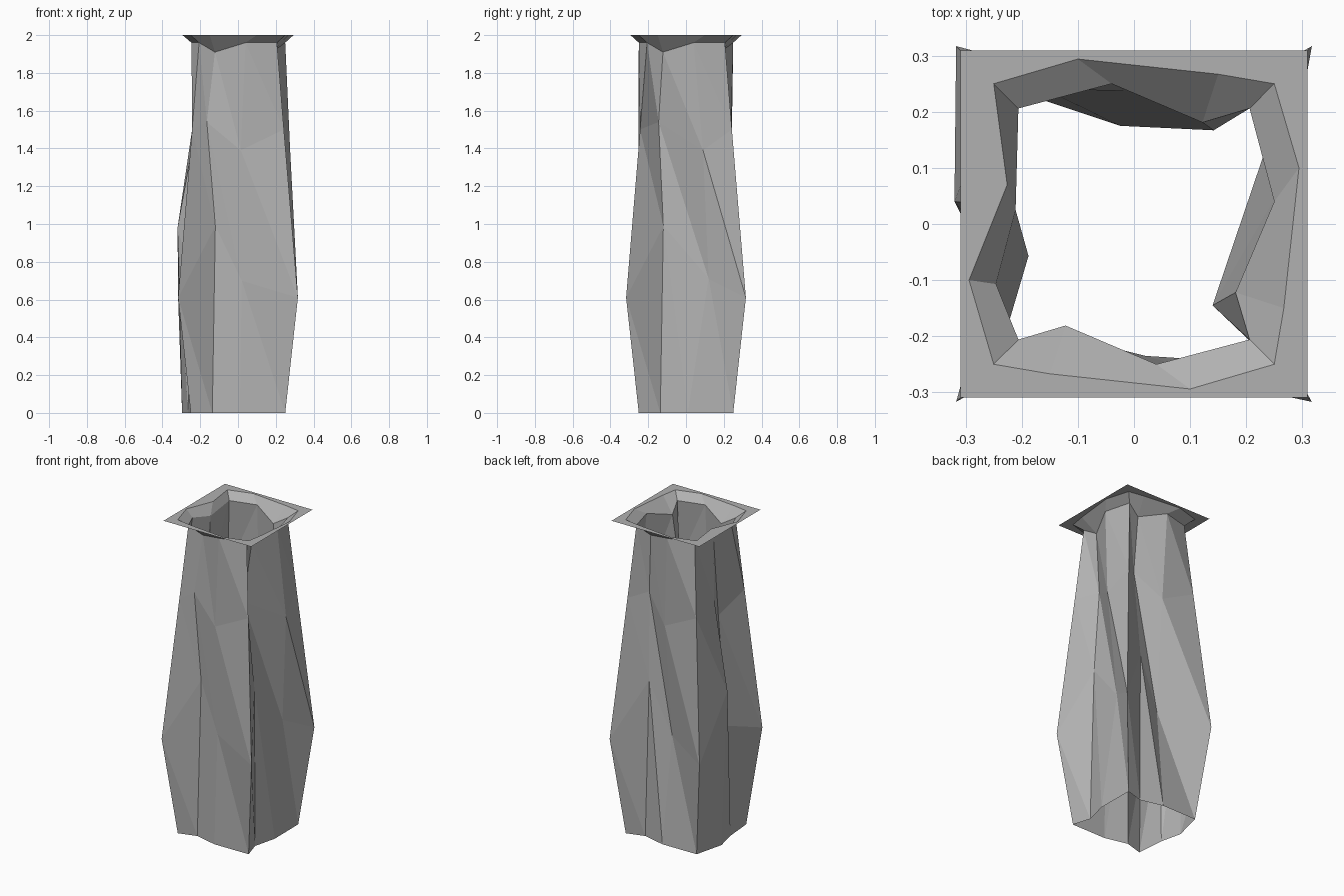
import bpy, bmesh

if "Cube" in bpy.data.objects:
    bpy.data.objects.remove(bpy.data.objects["Cube"])

# Each side is a column of corner / crease / middle points: (along, outward, height).
# Levels: foot, belly, shoulder, neck, lip, rim edge
CORNER = [(0.25, 0), (0.317, 0.61), (0.243, 1.5), (0.206, 1.96), (0.25, 2), (0.309, 2)]
CREASE = [(-0.136, 0.216, 0), (-0.12, 0.2, 0.99), (-0.145, 0.14, 1.54),
          (-0.122, 0.181, 1.91), (-0.15, 0.267, 2), (-0.15, 0.309, 2)]
MIDDLE = [(0.01, 0.252, 0), (0.02, 0.235, 0.7), (0.015, 0.237, 1.39),
          (0.04, 0.25, 1.96), (0.1, 0.294, 2), (0.1, 0.309, 2)]

# Hand-cut irregularities per side: {level: point}
CREASE_EDITS = [
    {2: (-0.165, 0.205, 1.54)},
    {},
    {2: (-0.142, 0.167, 1.54)},
    {0: (-0.065, 0.296, 0), 1: (-0.04, 0.32, 0.98), 2: (-0.03, 0.22, 1.53),
     3: (-0.025, 0.211, 1.93), 4: (-0.07, 0.226, 2), 5: (-0.07, 0.309, 2)},
]
MIDDLE_EDITS = [
    {2: (0.015, 0.252, 1.39)},
    {1: (0.12, 0.23, 0.71), 2: (0.09, 0.276, 1.39)},
    {1: (0.025, 0.175, 0.67)},
    {0: (0.07, 0.265, 0), 1: (0.06, 0.245, 0.7), 2: (0.057, 0.188, 1.39),
     3: (0.107, 0.246, 1.96)},
]

GREY = bpy.data.materials.new("dark_grey")
GREY.diffuse_color = (0.44, 0.44, 0.44, 1)
GREY.use_nodes = True
GREY.node_tree.nodes["Principled BSDF"].inputs["Base Color"].default_value = GREY.diffuse_color


def place(side, point):
    """Turn a side-local point into world space (front, right, back, left)."""
    u, d, z = point
    return [(u, -d, z), (d, u, z), (-u, d, z), (-d, -u, z)][side]


def ring(level):
    points = []
    r, z = CORNER[level]
    for side in range(4):
        points.append(place(side, (-r, r, z)))
        points.append(place(side, CREASE_EDITS[side].get(level, CREASE[level])))
        points.append(place(side, MIDDLE_EDITS[side].get(level, MIDDLE[level])))
    return points


def build_shell(name, levels, split=False):
    """Skin a stack of rings into an open faceted shell."""
    bm = bmesh.new()
    rings = [[bm.verts.new(p) for p in ring(i)] for i in levels]
    for low, high in zip(rings, rings[1:]):
        for i in range(12):
            j = (i + 1) % 12
            if split:
                bm.faces.new((low[i], low[j], high[i]))
                bm.faces.new((low[j], high[j], high[i]))
            else:
                bm.faces.new((low[i], low[j], high[j], high[i]))
    mesh = bpy.data.meshes.new(name)
    bm.to_mesh(mesh)
    bm.free()
    mesh.materials.append(GREY)
    obj = bpy.data.objects.new(name, mesh)
    bpy.context.collection.objects.link(obj)
    return obj


# Open creased body, foot to neck
build_shell("vase_body", [0, 1, 2, 3], split=True)
# Flared lip and flat square rim
build_shell("vase_rim", [3, 4, 5])
